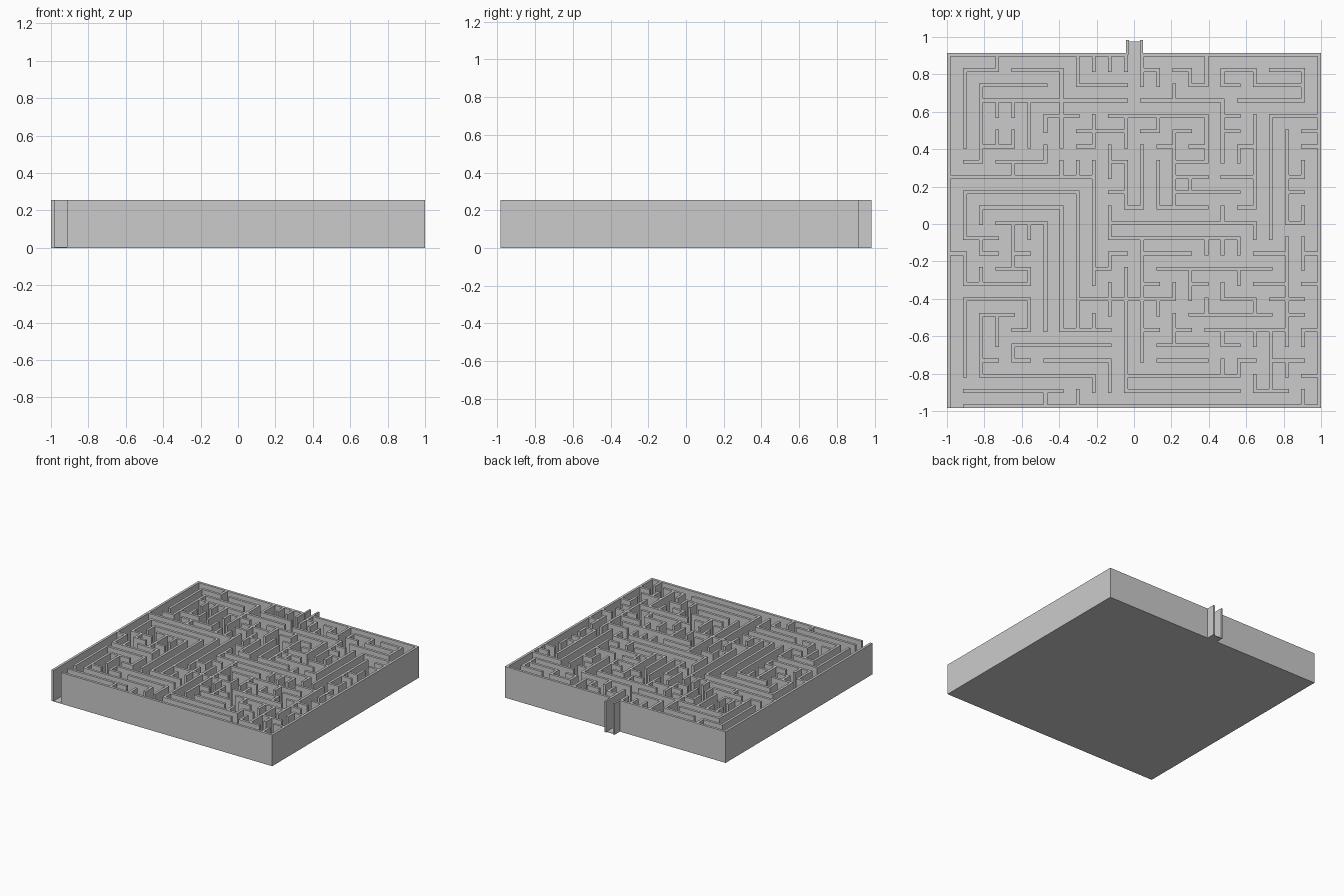
import bpy, bmesh, random

if "Cube" in bpy.data.objects:
    bpy.data.objects.remove(bpy.data.objects["Cube"])

N = 23                    # passages per side
T = 0.02                  # wall thickness
H = 0.255                 # wall height
X0, Y0 = -0.99, 0.905     # centre of the back left corner post
PX, PY = 1.98 / N, 1.88 / N

# Main wall runs on the passage grid: start column, start row (from the back),
# then alternately the next column and the next row
RUNS = [
    (3, 0, 3, 1, 1, 6), (6, 2, 2, 7, 1), (3, 5, 3, 6, 2), (4, 1, 7, 3),
    (2, 3, 11), (8, 0, 8, 2, 10), (16, 0, 16, 2, 15, 1), (12, 3, 17, 7),
    (10, 4, 16, 7, 14), (17, 1, 19, 2, 21), (20, 1, 22, 2, 21), (18, 3, 22, 1),
    (23, 4, 20, 12), (21, 5, 21, 11), (19, 4, 19, 10),
    (11, 7, 11, 10, 12, 6), (13, 7, 13, 10, 14, 6), (14, 8, 15, 9, 14),
    (0, 8, 9, 15), (5, 9, 8, 18), (2, 10, 7, 18, 10),
    (5, 9, 1, 12, 3), (3, 11, 6, 18),
    (0, 13, 1, 15, 5, 14, 4, 11), (5, 18, 5, 16, 1, 21),
    (3, 17, 2, 21, 9), (4, 19, 10), (6, 20, 10, 22), (1, 22, 6, 23),
    (19, 11, 10, 12, 18), (8, 16, 12, 12),
]


def build_walls():
    """Collect unit walls, add the short branches and the outer frame."""
    walls, joined = set(), set()

    def add(a, b):
        walls.add((min(a, b), max(a, b)))
        joined.update((a, b))

    def run(path):
        x, y = path[:2]
        for n, target in enumerate(path[2:]):
            while (y if n % 2 else x) != target:
                s = 1 if target > (y if n % 2 else x) else -1
                nx, ny = (x, y + s) if n % 2 else (x + s, y)
                add((x, y), (nx, ny))
                x, y = nx, ny

    # outer frame, open at the front left and in the middle of the back
    run((1, N, N, 0, 12))
    run((11, 0, 0, N))
    for path in RUNS:
        run(path)
    # lower right runs: lying walls as (row, first, last)
    for row, a, b in ((13, 12, 15), (14, 14, 19), (17, 15, 20), (18, 16, 21),
                      (21, 11, 18), (22, 11, 18), (19, 14, 16), (20, 14, 16)):
        run((a, row, b))
    # and standing walls as (column, first, last)
    for col, a, b in ((11, 16, 22), (12, 16, 20), (20, 18, 22), (21, 13, 18)):
        run((col, a, col, b))
    # remaining posts each get one short branch
    random.seed(4)
    loose = [(i, k) for i in range(N + 1) for k in range(N + 1) if (i, k) not in joined]
    while loose:
        random.shuffle(loose)
        for i, k in loose:
            near = [p for p in ((i + 1, k), (i - 1, k), (i, k + 1), (i, k - 1)) if p in joined]
            if near:
                add((i, k), random.choice(near))
        loose = [p for p in loose if p not in joined]
    return walls, joined


def make_object(name, bm):
    bmesh.ops.recalc_face_normals(bm, faces=bm.faces[:])
    mesh = bpy.data.meshes.new(name)
    bm.to_mesh(mesh)
    bm.free()
    ob = bpy.data.objects.new(name, mesh)
    bpy.context.collection.objects.link(ob)
    return ob


def box(name, x0, x1, y0, y1, z0, z1):
    bm = bmesh.new()
    bmesh.ops.create_cube(bm, size=1)
    for v in bm.verts:
        v.co.x = x1 if v.co.x > 0 else x0
        v.co.y = y1 if v.co.y > 0 else y0
        v.co.z = z1 if v.co.z > 0 else z0
    return make_object(name, bm)


# Maze walls: flat plan of posts and wall strips, extruded upward
walls, posts = build_walls()
cells = {(2 * i, 2 * k) for i, k in posts}
cells |= {(a[0] + b[0], a[1] + b[1]) for a, b in walls}
bm = bmesh.new()
corners = {}


def corner(u, v):
    if (u, v) not in corners:
        x = X0 + (u // 2) * PX + (T / 2 if u % 2 else -T / 2)
        y = Y0 - (v // 2) * PY - (T / 2 if v % 2 else -T / 2)
        corners[u, v] = bm.verts.new((x, y, 0))
    return corners[u, v]


for u, v in sorted(cells):
    bm.faces.new([corner(u, v), corner(u, v + 1), corner(u + 1, v + 1), corner(u + 1, v)])
top = bmesh.ops.extrude_face_region(bm, geom=bm.faces[:], use_keep_orig=True)
for g in top["geom"]:
    if isinstance(g, bmesh.types.BMVert):
        g.co.z = H
make_object("maze_walls", bm)

# Floor and the small porch at the back opening
box("floor", -1, 1, -0.985, 0.915, 0, 0.004)
box("porch_floor", -0.035, 0.04, 0.914, 0.976, 0, 0.004)
for side, x in (("left", -0.035), ("right", 0.04)):
    box("porch_wall_" + side, x - 0.007, x + 0.007, 0.905, 0.985, 0, H)
